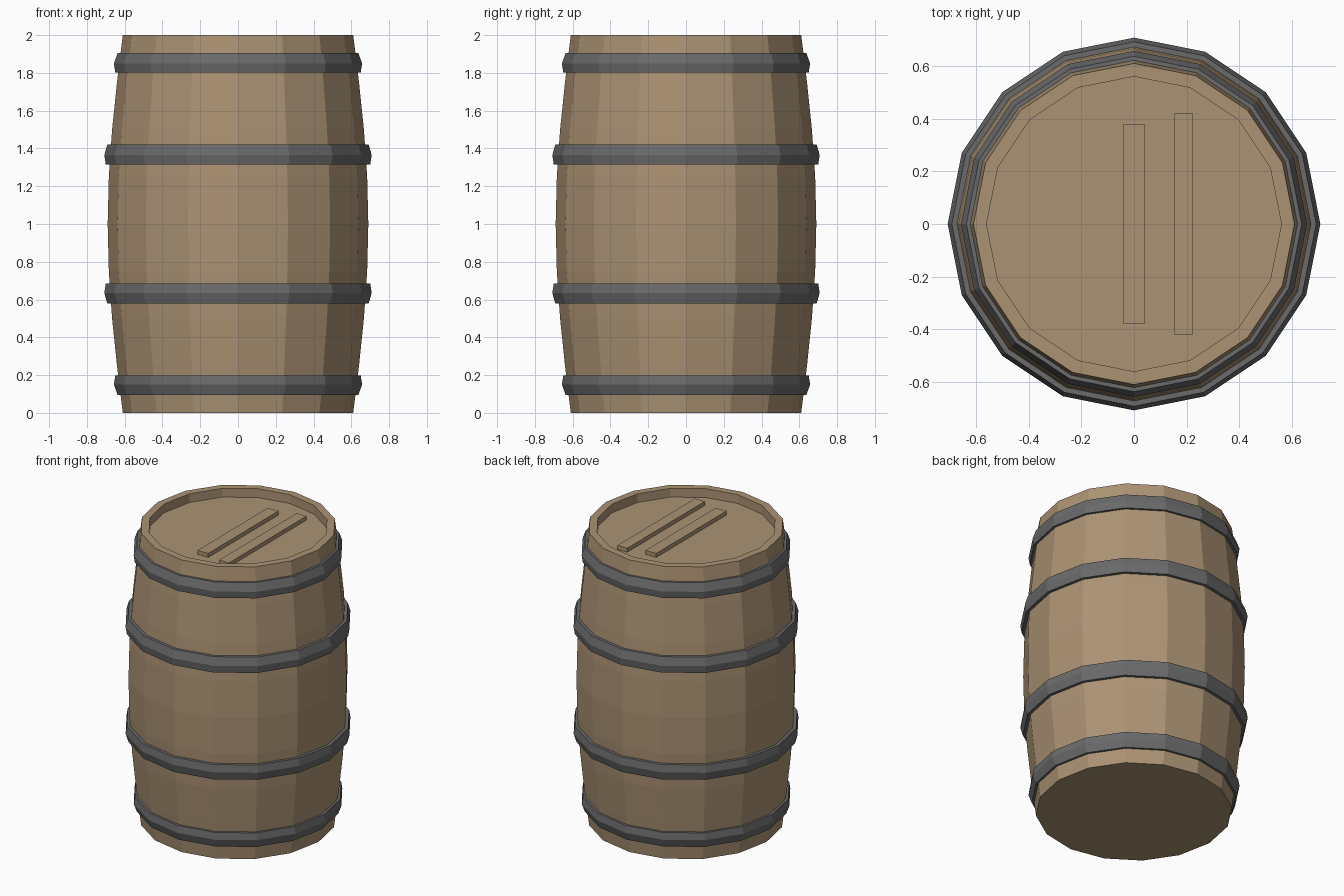
import bpy
import bmesh
from math import pi, sin, cos

SIDES = 16

cube = bpy.data.objects.get("Cube")
if cube:
    bpy.data.objects.remove(cube, do_unlink=True)


def material(name, colour):
    mat = bpy.data.materials.new(name)
    mat.use_nodes = True
    mat.diffuse_color = (*colour, 1)
    mat.node_tree.nodes["Principled BSDF"].inputs["Base Color"].default_value = (*colour, 1)
    return mat


wood = material("oak wood", (0.41, 0.29, 0.175))
iron = material("dark iron", (0.145, 0.145, 0.145))


def add_object(name, bm, mat):
    bmesh.ops.recalc_face_normals(bm, faces=bm.faces)
    mesh = bpy.data.meshes.new(name)
    bm.to_mesh(mesh)
    bm.free()
    mesh.materials.append(mat)
    obj = bpy.data.objects.new(name, mesh)
    bpy.context.collection.objects.link(obj)
    return obj


def lathe(name, profile, mat, closed=False):
    """Turn (radius, z) points around z; open profiles get flat end caps."""
    bm = bmesh.new()
    rings = [[bm.verts.new((r * cos(2 * pi * i / SIDES), r * sin(2 * pi * i / SIDES), z))
              for i in range(SIDES)] for r, z in profile]
    pairs = list(zip(rings, rings[1:]))
    if closed:
        pairs.append((rings[-1], rings[0]))
    else:
        bm.faces.new(rings[0])
        bm.faces.new(rings[-1])
    for a, b in pairs:
        for i in range(SIDES):
            j = (i + 1) % SIDES
            bm.faces.new((a[i], a[j], b[j], b[i]))
    return add_object(name, bm, mat)


def body_radius(z):
    return 0.61 + 0.08 * sin(pi * z / 2)


# Bulging staves, rim and sunken lid in one turned shape
staves = [(body_radius(k / 4), k / 4) for k in range(9)]
lathe("barrel_body", staves + [(0.56, 2.0), (0.56, 1.94)], wood)


# Crowned iron hoops, mirrored about the middle
def hoop(name, points, flip):
    z_of = (lambda z: 2 - z) if flip else (lambda z: z)
    inner = [(body_radius(z) - 0.02, z) for z in (points[-1][1], points[0][1])]
    lathe(name, [(r, z_of(z)) for r, z in points + inner], iron, closed=True)


end_hoop = [(0.637, 0.095), (0.657, 0.15), (0.65, 0.197)]
middle_hoop = [(0.692, 0.58), (0.708, 0.635), (0.7, 0.685)]
for level, flip in (("lower", False), ("upper", True)):
    hoop(level + "_end_hoop", end_hoop, flip)
    hoop(level + "_middle_hoop", middle_hoop, flip)

# Battens lying on the lid
for name, x, width, length in (("centre_batten", 0.0, 0.08, 0.76),
                               ("side_batten", 0.188, 0.074, 0.84)):
    bm = bmesh.new()
    bmesh.ops.create_cube(bm, size=1)
    bmesh.ops.scale(bm, vec=(width, length, 0.035), verts=bm.verts)
    bmesh.ops.translate(bm, vec=(x, 0, 1.95), verts=bm.verts)
    add_object(name, bm, wood)
